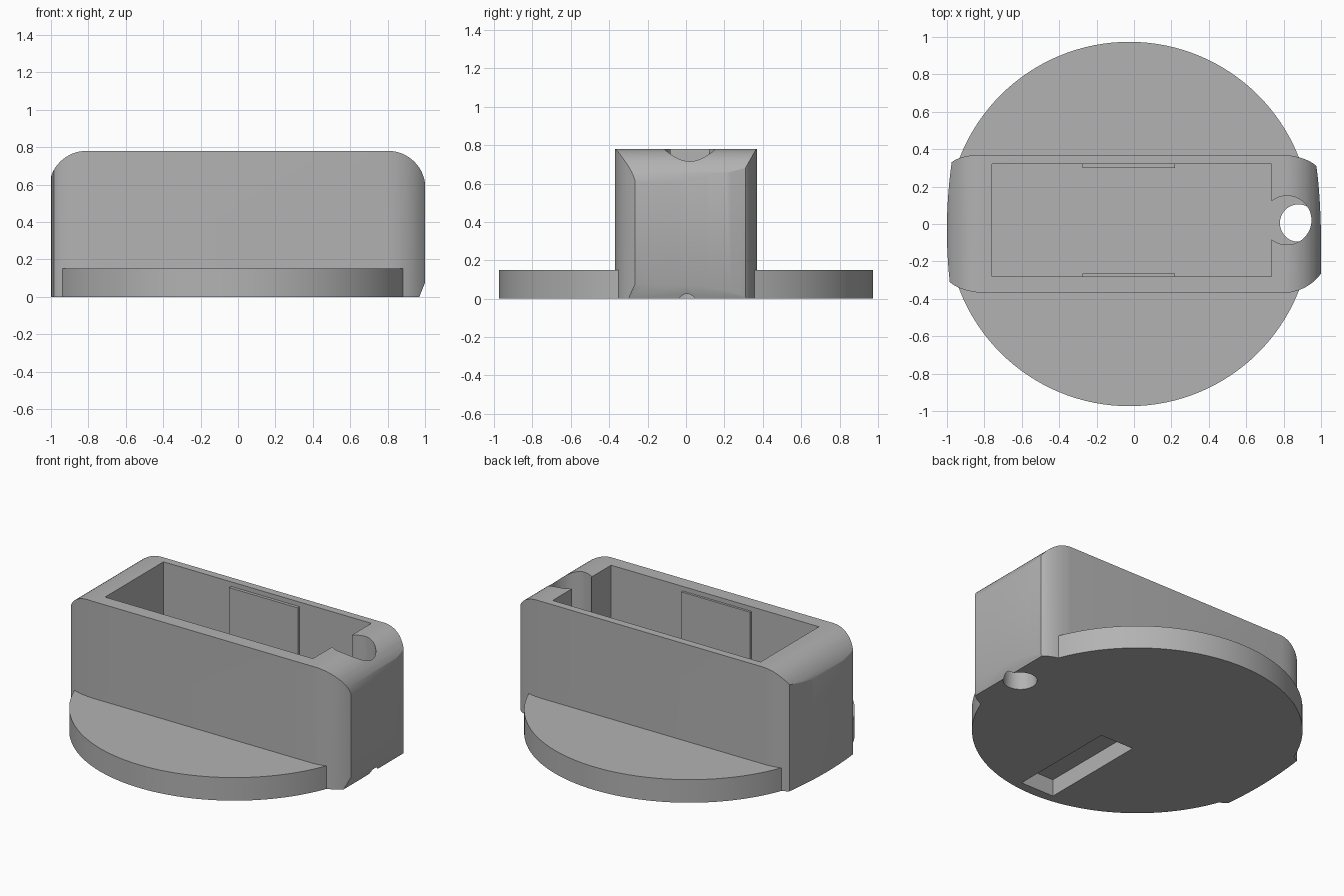
import bpy
import bmesh
import math
from mathutils import Vector

if "Cube" in bpy.data.objects:
    bpy.data.objects.remove(bpy.data.objects["Cube"], do_unlink=True)

grey = bpy.data.materials.new("plain grey")
grey.use_nodes = True
grey.diffuse_color = (0.45, 0.45, 0.45, 1)
grey.node_tree.nodes["Principled BSDF"].inputs["Base Color"].default_value = grey.diffuse_color


def curve(start, control, end, steps=12):
    """Points along a quadratic curve."""
    a, b, c = Vector(start), Vector(control), Vector(end)
    ts = [i / steps for i in range(steps + 1)]
    return [a * (1 - t) ** 2 + b * 2 * t * (1 - t) + c * t * t for t in ts]


def arc(cx, cy, r, start, end, steps):
    angles = [math.radians(start + (end - start) * i / steps) for i in range(steps + 1)]
    return [Vector((cx + r * math.cos(a), cy + r * math.sin(a))) for a in angles]


def prism(name, outline, low, high, upright=False):
    """Extrude an outline along z, or along y when upright."""
    pts = []
    for p in outline:
        if not pts or (p - pts[-1]).length > 1e-5:
            pts.append(p)
    if (pts[0] - pts[-1]).length < 1e-5:
        pts.pop()
    bm = bmesh.new()
    place = (lambda p: (p.x, low, p.y)) if upright else (lambda p: (p.x, p.y, low))
    face = bm.faces.new([bm.verts.new(place(p)) for p in pts])
    grown = bmesh.ops.extrude_face_region(bm, geom=[face])
    shift = Vector((0, high - low, 0)) if upright else Vector((0, 0, high - low))
    bmesh.ops.translate(bm, vec=shift,
                        verts=[v for v in grown["geom"] if isinstance(v, bmesh.types.BMVert)])
    bmesh.ops.recalc_face_normals(bm, faces=bm.faces)
    mesh = bpy.data.meshes.new(name)
    bm.to_mesh(mesh)
    bm.free()
    mesh.materials.append(grey)
    obj = bpy.data.objects.new(name, mesh)
    bpy.context.collection.objects.link(obj)
    return obj


def box(name, x0, x1, y0, y1, z0, z1):
    return prism(name, [Vector(p) for p in ((x0, y0), (x1, y0), (x1, y1), (x0, y1))], z0, z1)


def cylinder(name, x, y, r, z0, z1, sides):
    return prism(name, arc(x, y, r, 0, 360, sides), z0, z1)


def combine(target, other, operation):
    mod = target.modifiers.new(operation, "BOOLEAN")
    mod.operation = operation
    mod.solver = "EXACT"
    mod.object = other
    bpy.context.view_layer.objects.active = target
    bpy.ops.object.modifier_apply(modifier=mod.name)
    bpy.data.objects.remove(other, do_unlink=True)


# Holder body: plan outline with bowed ends and softened corners
plan = (curve((0.8, -0.37), (0.93, -0.36), (1, -0.265))
        + curve((1, -0.265), (1.005, 0.1), (0.975, 0.31))
        + curve((0.975, 0.31), (0.92, 0.36), (0.8, 0.37))
        + curve((-0.83, 0.37), (-0.93, 0.365), (-0.975, 0.33))
        + curve((-0.975, 0.33), (-1.02, 0), (-0.985, -0.31))
        + curve((-0.985, -0.31), (-0.93, -0.36), (-0.8, -0.37)))
body = prism("holder_body", plan, 0, 0.78)

# Rounded upper ends, from a side profile
side = ([Vector((-1.03, -0.1)), Vector((0.93, -0.1)), Vector((1.002, 0.08))]
        + arc(0.802, 0.58, 0.2, 0, 90, 16)
        + arc(-0.81, 0.58, 0.2, 90, 180, 16)
        + [Vector((-1.03, 0.5))])
combine(body, prism("side_profile", side, -0.6, 0.6, upright=True), "INTERSECT")

# Round base plate
combine(body, cylinder("base_plate", -0.025, 0, 0.974, 0, 0.15, 128), "UNION")

# Open compartment, round cable well, cable hole and underside recess
combine(body, box("compartment", -0.76, 0.735, -0.28, 0.32, 0.152, 1), "DIFFERENCE")
combine(body, cylinder("cable_well", 0.818, 0.02, 0.131, 0.152, 1, 48), "DIFFERENCE")
combine(body, cylinder("cable_hole", 0.88, 0.005, 0.1, -0.1, 0.2, 48), "DIFFERENCE")
combine(body, box("underside_recess", -0.14, 0.1, -0.91, -0.18, -0.1, 0.11), "DIFFERENCE")

# Raised pads on the two long inner walls
for name, y0, y1 in (("back_inner_pad", 0.3, 0.325), ("front_inner_pad", -0.285, -0.265)):
    box(name, -0.275, 0.22, y0, y1, 0.15, 0.75)

# Smooth curved walls, crisp edges
bpy.ops.object.select_all(action="DESELECT")
body.select_set(True)
bpy.context.view_layer.objects.active = body
bpy.ops.object.shade_smooth_by_angle(angle=math.radians(25))
